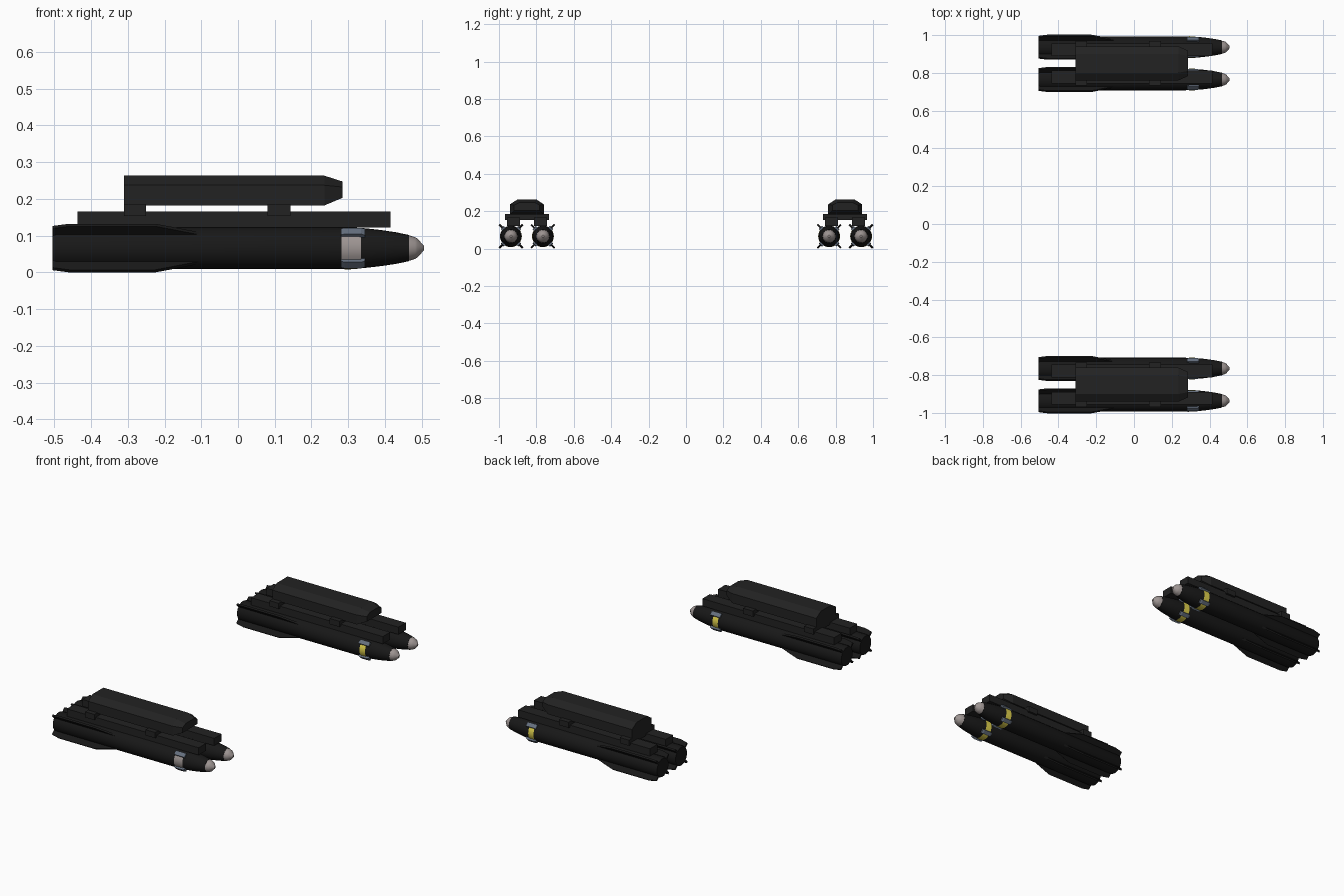
import bpy, bmesh, math
from mathutils import Matrix, Vector

if "Cube" in bpy.data.objects:
    bpy.data.objects.remove(bpy.data.objects["Cube"])


def mat(name, r, g, b):
    m = bpy.data.materials.new(name)
    m.diffuse_color = (r, g, b, 1)
    m.use_nodes = True
    m.node_tree.nodes["Principled BSDF"].inputs["Base Color"].default_value = m.diffuse_color
    return m


BLACK = mat("missile_black", 0.009, 0.009, 0.009)
DARK = mat("launcher_charcoal", 0.016, 0.016, 0.016)
STEEL = mat("blue_steel", 0.13, 0.16, 0.21)
YELLOW = mat("warning_yellow", 0.70, 0.60, 0.07)
GREY = mat("seeker_grey", 0.34, 0.30, 0.29)


def make(name, bm, material, smooth=False):
    bmesh.ops.recalc_face_normals(bm, faces=bm.faces)
    me = bpy.data.meshes.new(name)
    bm.to_mesh(me)
    bm.free()
    me.materials.append(material)
    ob = bpy.data.objects.new(name, me)
    bpy.context.collection.objects.link(ob)
    if smooth:
        bpy.ops.object.select_all(action='DESELECT')
        ob.select_set(True)
        bpy.context.view_layer.objects.active = ob
        bpy.ops.object.shade_smooth_by_angle(angle=math.radians(35))
    return ob


def box(name, x0, x1, y0, y1, z0, z1, material):
    bm = bmesh.new()
    bmesh.ops.create_cube(bm, size=1)
    for v in bm.verts:
        v.co = ((x0, x1)[v.co.x > 0], (y0, y1)[v.co.y > 0], (z0, z1)[v.co.z > 0])
    return make(name, bm, material)


def lathe(name, prof, y, z, material, a0=0, a1=360, n=24):
    """Revolve (x, radius) points about the missile axis, fully or over an arc."""
    full = a1 - a0 == 360
    bm = bmesh.new()
    rings = []
    for x, r in prof:
        ring = []
        for i in range(n if full else n + 1):
            a = math.radians(a0 + (a1 - a0) * i / n)
            ring.append(bm.verts.new((x, y + r * math.cos(a), z + r * math.sin(a))))
        rings.append(ring)
    for p, q in zip(rings, rings[1:]):
        for i in range(n):
            j = (i + 1) % len(p)
            bm.faces.new((p[i], p[j], q[j], q[i]))
    if full:
        bm.faces.new(rings[0])
        bm.faces.new(rings[-1])
    return make(name, bm, material, True)


def plate(name, pts, thick, angle, y, z, material):
    """Radial plate: (x, radius) outline, turned about the missile axis."""
    bm = bmesh.new()
    rot = Matrix.Rotation(math.radians(angle), 4, 'X')
    sides = []
    for s in (-1, 1):
        sides.append([bm.verts.new(rot @ Vector((x, r, s * thick / 2)) + Vector((0, y, z)))
                      for x, r in pts])
    a, b = sides
    bm.faces.new(a)
    bm.faces.new(b[::-1])
    for i in range(len(a)):
        j = (i + 1) % len(a)
        bm.faces.new((a[i], a[j], b[j], b[i]))
    return make(name, bm, material)


ZC, R = 0.066, 0.057
BODY = [(-0.505, 0.053), (-0.495, R), (0.27, R), (0.31, 0.0563), (0.35, 0.0535),
        (0.39, 0.049), (0.43, 0.043), (0.466, 0.0355)]
TIP = [(0.466, 0.0345), (0.482, 0.0295), (0.488, 0.026), (0.498, 0.015), (0.506, 0.006)]
FIN = [(-0.505, 0.04), (-0.505, 0.08), (-0.46, 0.0885), (-0.225, 0.0885),
       (-0.185, 0.078), (-0.105, 0.056), (-0.105, 0.04)]
CLIP = [(0.28, 0.045), (0.28, 0.063), (0.29, 0.066), (0.335, 0.066), (0.345, 0.062), (0.345, 0.045)]


def missile(y, front):
    lathe("missile_body", BODY, y, ZC, BLACK)
    lathe("seeker_nose", TIP, y, ZC, GREY)
    for a in (45, 135, 225, 315):
        plate("tail_fin", FIN, 0.010, a, y, ZC, BLACK)
        plate("collar_clip", CLIP, 0.024, a, y, ZC, STEEL)
    # coloured band patches between the clips: both sides and underneath
    for c in (0, 180, 270):
        m = GREY if front and c == 180 else YELLOW
        x0, x1 = (0.282, 0.335) if m is GREY else (0.29, 0.325)
        lathe("band_patch", [(x0, 0.0582), (0.312, 0.0575), (x1, 0.0568)],
              y, ZC, m, c - 34, c + 34, 6)


def pylon(yc):
    """Chamfered launcher body swept through a few x stations."""
    bm = bmesh.new()
    rings = []
    for x, w, t, z0, z1, z2 in ((-0.31, 0.09, 0.05, 0.182, 0.237, 0.263),
                                (0.235, 0.09, 0.05, 0.182, 0.237, 0.263),
                                (0.285, 0.068, 0.04, 0.203, 0.232, 0.247)):
        rings.append([bm.verts.new((x, yc + dy, z)) for dy, z in
                      ((-w, z0), (w, z0), (w, z1), (t, z2), (-t, z2), (-w, z1))])
    for p, q in zip(rings, rings[1:]):
        for i in range(6):
            j = (i + 1) % 6
            bm.faces.new((p[i], p[j], q[j], q[i]))
    bm.faces.new(rings[0])
    bm.faces.new(rings[-1])
    make("launcher_body", bm, DARK)


for yc in (-0.8505, 0.8505):
    pylon(yc)
    # cross bars under the launcher body
    for x0, x1 in ((-0.31, -0.25), (0.08, 0.143)):
        box("cross_bar", x0, x1, yc - 0.118, yc + 0.118, 0.153, 0.186, DARK)
    for s in (-1, 1):
        box("launch_rail", -0.437, 0.415, yc + s * 0.072 - 0.034, yc + s * 0.072 + 0.034,
            0.122, 0.165, DARK)
        missile(yc + s * 0.0855, yc < 0 and s < 0)
